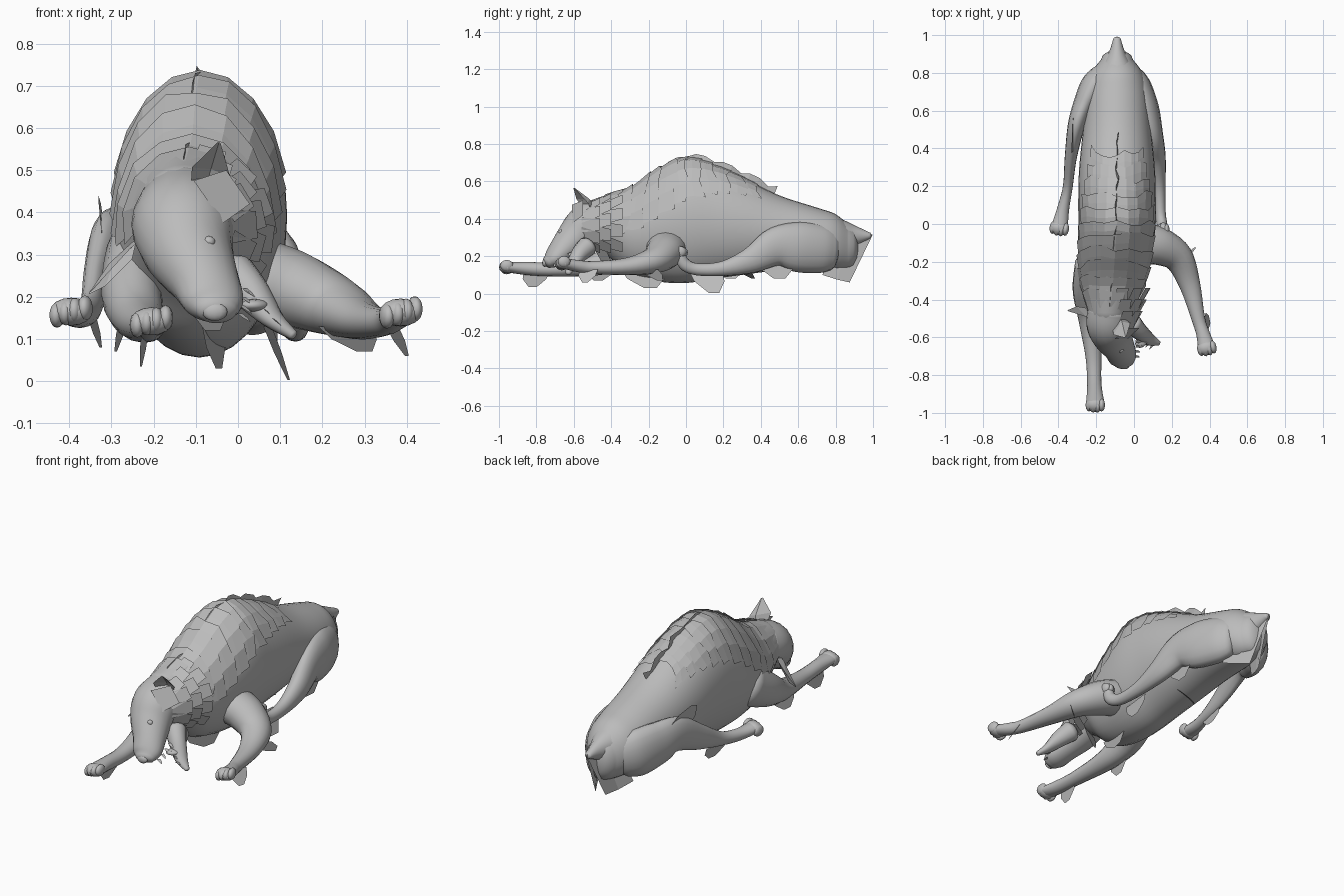
import bpy
import bmesh
import math
import random
from mathutils import Vector, Matrix

random.seed(4)
cube = bpy.data.objects.get("Cube")
if cube:
    bpy.data.objects.remove(cube, do_unlink=True)

hide = bpy.data.materials.new("grey_hide")
hide.use_nodes = True
colour = (0.5, 0.5, 0.5, 1)
hide.diffuse_color = colour
hide.node_tree.nodes["Principled BSDF"].inputs["Base Color"].default_value = colour


def finish(name, bm, smooth=True):
    """Turn a bmesh into a named object."""
    if smooth:
        bmesh.ops.recalc_face_normals(bm, faces=bm.faces)
    mesh = bpy.data.meshes.new(name)
    bm.to_mesh(mesh)
    bm.free()
    mesh.materials.append(hide)
    for face in mesh.polygons:
        face.use_smooth = smooth
    obj = bpy.data.objects.new(name, mesh)
    bpy.context.scene.collection.objects.link(obj)
    return obj


def spline(stations, steps=5):
    """Catmull-Rom curve through tuples of numbers."""
    pts = [Vector(s) for s in stations]
    pts = [pts[0]] + pts + [pts[-1]]
    out = []
    for a, b, c, d in zip(pts, pts[1:], pts[2:], pts[3:]):
        for i in range(steps):
            t = i / steps
            out.append(b + (c - a) * (t / 2) + (a * 2 - b * 5 + c * 4 - d) * (t * t / 2)
                       + (b * 3 - a - c * 3 + d) * (t ** 3 / 2))
    return out + [pts[-1]]


def loft(name, stations, sides=20, upright=False):
    """Sweep an ellipse along (x, y, z, half width, half height) with domed ends."""
    path = spline(stations)
    rings = []
    for i, s in enumerate(path):
        along = (path[min(i + 1, len(path) - 1)] - path[max(i - 1, 0)]).to_3d().normalized()
        if upright:
            along = Vector((0, 1, 0))
        side = along.cross(Vector((0, 0, 1))).normalized()
        rings.append((Vector(s[:3]), side, side.cross(along), along, s[3], s[4]))

    def dome(ring, sign):
        c, u, v, along, w, h = ring
        r = min(w, h) * sign
        return [(c + along * r * math.sin(a) * 0.6, u, v, along, w * math.cos(a), h * math.cos(a))
                for a in (0.5, 1.0, 1.4)]

    rings = dome(rings[0], -1)[::-1] + rings + dome(rings[-1], 1)
    bm = bmesh.new()
    loops = []
    for c, u, v, along, w, h in rings:
        loops.append([bm.verts.new(c + u * w * math.cos(math.tau * k / sides)
                                   + v * h * math.sin(math.tau * k / sides)) for k in range(sides)])
    for p, q in zip(loops, loops[1:]):
        for k in range(sides):
            n = (k + 1) % sides
            bm.faces.new((p[k], p[n], q[n], q[k]))
    bm.faces.new(loops[0])
    bm.faces.new(loops[-1])
    return finish(name, bm)


def ball(name, pos, radii, heading=0):
    bm = bmesh.new()
    bmesh.ops.create_uvsphere(bm, u_segments=12, v_segments=8, radius=1)
    bm.transform(Matrix.Translation(pos) @ Matrix.Rotation(heading, 4, "Z") @ Matrix.Diagonal((*radii, 1)))
    return finish(name, bm)


def sheet(name, rows):
    """Flat-faced open sheet through rows of points."""
    bm = bmesh.new()
    grid = [[bm.verts.new(p) for p in row] for row in rows]
    for p, q in zip(grid, grid[1:]):
        for k in range(len(p) - 1):
            bm.faces.new((p[k], p[k + 1], q[k + 1], q[k]))
    return finish(name, bm, smooth=False)


def tuft(name, base, tip, across, taper=0.3):
    """A single card of fur running from base to tip."""
    b, t, a = Vector(base), Vector(tip), Vector(across)
    m = b.lerp(t, 0.5)
    return sheet(name, [(b - a, b + a), (m - a * 0.9, m + a * 0.9), (t - a * taper, t + a * taper)])


# Torso, neck to rump
torso = [(-.13, -.48, .38, .11, .13), (-.12, -.4, .36, .14, .175), (-.11, -.3, .335, .175, .23),
         (-.1, -.15, .365, .197, .3), (-.09, 0, .39, .205, .333), (-.09, .15, .383, .205, .303),
         (-.09, .3, .36, .2, .26), (-.09, .5, .325, .18, .2), (-.09, .7, .295, .16, .165),
         (-.09, .8, .275, .135, .15), (-.09, .87, .25, .085, .115)]
loft("torso", torso, 32, upright=True)
torso_path = spline(torso)


def on_back(y, angle, swell):
    """Point on the torso skin, measured as an angle around it."""
    for a, b in zip(torso_path, torso_path[1:]):
        if y <= b[1]:
            break
    s = a.lerp(b, max(0, min(1, (y - a[1]) / (b[1] - a[1]))))
    return Vector((s[0] + s[3] * swell * math.cos(angle), y, s[2] + s[4] * swell * math.sin(angle)))


# Overlapping mane strips, swept forward toward their jagged lower ends
strips = 11
for i in range(strips):
    t = i / (strips - 1)
    y = -.44 + .71 * t
    span = math.radians(100 - 55 * t)
    rows = [[], [], []]
    for k in range(9):
        f = k / 4 - 1
        angle = math.pi / 2 + span * f
        lean = (0.04 - 0.1 * (1 - t)) * f * f
        rag = random.uniform(-.02, .02)
        for row, step, swell in zip(rows, (0, .05, .1), (1.005, 1.025, 1.035 + .02 * (1 - t))):
            row.append(on_back(y + step + lean + rag * step * 10, angle, swell))
    sheet("mane_strip", rows)

# Thin upright crest along the spine
low, high = [], []
for i in range(20):
    y = -.45 + .92 * i / 19
    sway = Vector((random.uniform(-.012, .012), 0, 0))
    top = on_back(y, math.pi / 2, 1)
    low.append(top + Vector((0, 0, -.01)))
    high.append(top + sway + Vector((0, .02, .012 + .025 * (i / 19) * (i % 3 > 0))))
sheet("spine_crest", [low, high])

# Head, muzzle and open jaw
loft("head", [(-.125, -.46, .385, .12, .125), (-.13, -.53, .365, .122, .115), (-.115, -.59, .305, .108, .1),
              (-.078, -.66, .235, .084, .074), (-.058, -.71, .188, .074, .052), (-.05, -.738, .168, .052, .034)])
loft("lower_jaw", [(-.01, -.53, .25, .055, .055), (.03, -.57, .21, .045, .045),
                   (.08, -.61, .15, .035, .025), (.13, -.63, .11, .014, .012)], 14)
ball("tongue", (.04, -.62, .18), (.03, .04, .015), -.7)
ball("nose", (-.055, -.755, .165), (.03, .014, .022))
ball("left_eye", (-.07, -.668, .33), (.016, .014, .014))
ball("right_eye", (-.158, -.655, .24), (.016, .014, .014))
for i in range(4):
    t = i / 3
    root = Vector((.005, -.7, .16)).lerp(Vector((.015, -.62, .22)), t)
    tuft("upper_tooth", root, root + Vector((.025, -.005, -.02)), (.006, .006, 0), .05)
    root = Vector((.1, -.64, .135)).lerp(Vector((.04, -.61, .2)), t)
    tuft("lower_tooth", root, root + Vector((-.02, -.025, .015)), (.006, 0, -.006), .05)


def ear(name, base, tip, across, cup):
    """Cupped pointed ear made of front and back shells."""
    b, t, a, c = Vector(base), Vector(tip), Vector(across), Vector(cup)
    m = b.lerp(t, .45)
    for depth in (1, .6):
        sheet(name, [(b - a * .7, b + c * depth, b + a * .7), (m - a, m + c * depth, m + a),
                     (t - a * .08, t + c * .1, t + a * .08)])


ear("left_ear", (-.08, -.52, .44), (-.045, -.6, .565), (.045, .03, -.01), (.0, .04, .01))
ear("right_ear", (-.23, -.48, .32), (-.35, -.46, .21), (.03, -.02, .045), (-.02, .035, .01))


# Limbs, each with a broad four-toed paw
def limb(name, stations, heading, spread=.032):
    loft(name, stations, 16)
    end = Vector(stations[-1][:3])
    ahead = Vector((math.sin(heading), -math.cos(heading), 0))
    beside = Vector((math.cos(heading), math.sin(heading), .25))
    ball(name + "_paw", end, (spread * 1.6, .04, .033), heading)
    for k in (-1.5, -.5, .5, 1.5):
        reach = .012 - .006 * abs(k)
        ball(name + "_toe", end + ahead * reach + beside * spread * .7 * k,
             (.018, .035, .03), heading)


limb("front_right_leg", [(-.22, -.22, .28, .095, .12), (-.25, -.35, .21, .075, .09), (-.235, -.5, .15, .06, .055),
                         (-.215, -.7, .13, .042, .038), (-.21, -.85, .135, .038, .035),
                         (-.205, -.955, .142, .05, .028)], 0)
limb("front_left_leg", [(.06, -.105, .24, .11, .095), (.14, -.12, .215, .1, .09), (.235, -.18, .175, .08, .07),
                        (.295, -.32, .145, .056, .046), (.34, -.5, .14, .036, .034),
                        (.365, -.58, .148, .036, .032), (.385, -.655, .163, .046, .028)], .2)
limb("hind_left_leg", [(.0, .78, .235, .06, .11), (.02, .72, .24, .075, .13), (.06, .6, .25, .075, .135),
                       (.095, .48, .25, .058, .105), (.12, .35, .18, .048, .07), (.133, .2, .135, .034, .04),
                       (.14, .06, .13, .028, .032), (.15, -.01, .16, .028, .033), (.155, -.03, .22, .026, .026)],
     0, .015)
limb("hind_right_leg", [(-.17, .79, .25, .06, .11), (-.215, .73, .265, .07, .13), (-.265, .63, .29, .058, .12),
                        (-.305, .52, .31, .046, .095), (-.335, .35, .235, .032, .065),
                        (-.35, .2, .175, .026, .038), (-.375, .08, .158, .032, .032),
                        (-.395, -.02, .165, .045, .03)], -.15)

# Tail: tapered root, ridge and two hanging sides
loft("tail_root", [(-.09, .82, .315, .09, .085), (-.09, .88, .31, .056, .065), (-.09, .93, .31, .035, .042),
                   (-.09, .98, .31, .02, .018)], 12)
for s in (-1, 1):
    ridge = [(-.09, .8, .38), (-.09, .89, .36), (-.09, .998, .315)]
    hem = [(-.09 + s * .1, .73, .1), (-.09 + s * .065, .81, .075), (-.09 + s * .03, .875, .06)]
    sheet("tail_side", [ridge, hem])

# Ruff of cards on the cheeks and neck
for ring in range(3):
    for k in range(5):
        a = math.radians(-50 + 27 * k + 8 * ring)
        out = Vector((math.cos(a), 0, math.sin(a)))
        root = Vector((-.115, -.56 + .06 * ring, .36)) + out * (.1 + .02 * ring)
        around = Vector((-out.z, 0, out.x)) * .04
        tuft("cheek_card", root, root + out * .06 + Vector((0, .1, 0)), around, .8)
tuft("brow_card", (-.07, -.61, .425), (0, -.55, .46), (.035, 0, -.05), .8)

# Hanging fur tufts under the chest, belly and limbs
for name, base, tip, across in (
        ("front_right_paw_tuft", (-.22, -.8, .12), (-.23, -.82, .035), (.008, .07, 0)),
        ("front_right_elbow_tuft", (-.27, -.45, .15), (-.29, -.47, .07), (.01, .08, 0)),
        ("front_left_paw_tuft", (.365, -.52, .13), (.4, -.54, .06), (.015, .05, 0)),
        ("front_left_elbow_tuft", (.25, -.2, .13), (.3, -.14, .07), (.06, .05, 0)),
        ("chest_tuft", (-.06, -.24, .13), (-.045, -.19, .03), (.025, .11, 0)),
        ("throat_tuft", (-.08, -.46, .24), (-.06, -.4, .12), (.06, .03, 0)),
        ("belly_tuft", (.07, .1, .13), (.12, .15, .003), (.01, .09, 0)),
        ("left_thigh_tuft", (.08, .47, .19), (.09, .5, .08), (.01, .1, 0)),
        ("right_hock_tuft", (-.345, .22, .15), (-.325, .24, .08), (.01, .08, 0)),
        ("right_knee_tuft", (-.32, .5, .36), (-.33, .4, .43), (.0, .08, .03)),
        ("belly_rear_tuft", (-.09, .3, .13), (-.09, .36, .08), (.08, .03, 0))):
    tuft(name, base, tip, across)
